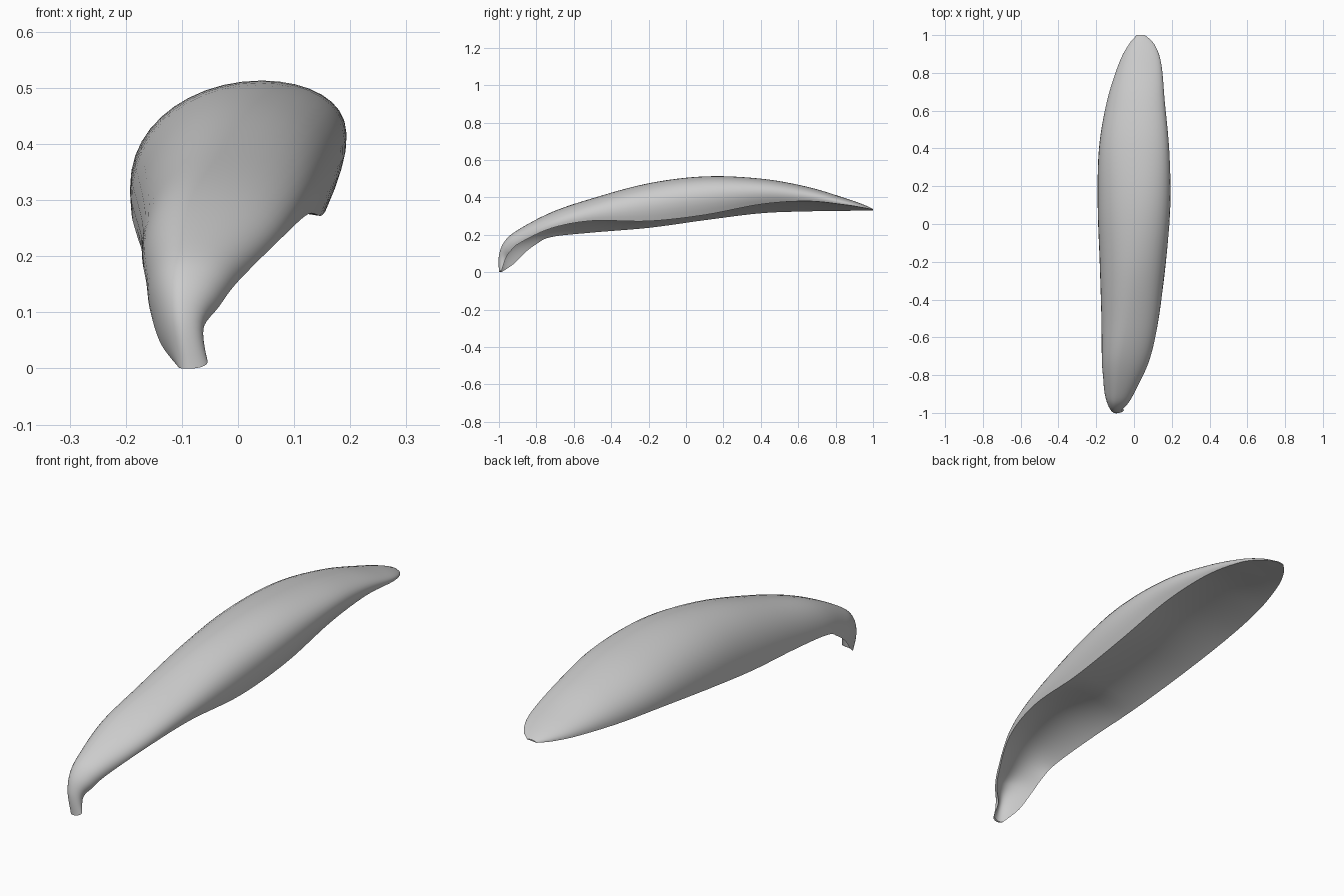
import bpy, bmesh, math
from mathutils import Vector as V

if "Cube" in bpy.data.objects:
    bpy.data.objects.remove(bpy.data.objects["Cube"])

# Hooked front tip: left rim, crest, right rim, side bulge
tip = [
    ((-.105, -.985, .001), (-.085, -1.0, 0), (-.054, -.985, .012), 0),
    ((-.138, -.92, .045), (-.10, -1.0, .09), (-.062, -.965, .07), .004),
    ((-.157, -.86, .105), (-.10, -.97, .165), (-.034, -.94, .11), .008),
    ((-.163, -.80, .15), (-.09, -.90, .225), (0, -.89, .155), .010),
]
# Blade: y, left rim x z, crest x z, right rim x z, side bulge
blade = [
    (-.72, -.17, .188, -.07, .32, .08, .235, .012),
    (-.50, -.172, .212, -.03, .395, .125, .275, .022),
    (-.20, -.18, .237, .01, .475, .150, .273, .042),
    (.10, -.19, .278, .04, .512, .163, .306, .053),
    (.40, -.184, .315, .05, .50, .162, .363, .045),
    (.65, -.143, .325, .05, .456, .155, .38, .022),
    (.85, -.08, .328, .05, .396, .142, .36, .01),
    (.95, -.028, .329, .045, .361, .108, .344, .004),
    (1.0, .015, .33, .037, .338, .058, .334, 0),
]
stations = [(V(l), V(c), V(r), b) for l, c, r, b in tip]
stations += [(V((lx, y, lz)), V((cx, y, cz)), V((rx, y, rz)), b)
             for y, lx, lz, cx, cz, rx, rz, b in blade]


def spline(k, i, t):
    """Catmull-Rom through item k of the stations."""
    n = len(stations) - 1
    a, b, c, d = (stations[min(max(i + j, 0), n)][k] for j in (-1, 0, 1, 2))
    return (b * 2 + (c - a) * t + (a * 2 - b * 5 + c * 4 - d) * t * t
            + (b * 3 - a - c * 3 + d) * t ** 3) * .5


def arc(crest, rim, a, bulge):
    """Quarter-ellipse from crest down to rim."""
    return V((crest.x + (rim.x - crest.x) * math.sin(a) + bulge * math.sin(2 * a),
              rim.y + (crest.y - rim.y) * math.cos(a),
              rim.z + (crest.z - rim.z) * math.cos(a)))


# Each ring: arched outer skin, then the shallow hollow underside back again
STEPS, HALF = 6, 12
bm = bmesh.new()
rings = []
for s in range((len(stations) - 1) * STEPS + 1):
    i = min(s // STEPS, len(stations) - 2)
    left, crest, right, bulge = (spline(k, i, s / STEPS - i) for k in range(4))
    ring = []
    for j in range(-HALF, HALF + 1):
        a = abs(j) / HALF * math.pi / 2
        p = arc(crest, left, a, -.3 * bulge) if j < 0 else arc(crest, right, a, bulge)
        ring.append(bm.verts.new(p))
    # hollow is deep in the hook and nearly flat along the blade
    depth = .11 + .5 * min(max((-.25 - crest.y) / .7, 0), 1)
    lift = (crest - (left + right) / 2) * depth
    for j in range(HALF - 1, -HALF, -1):
        t = j / HALF
        ring.append(bm.verts.new(left.lerp(right, (t + 1) / 2) + lift * (1 - t * t)))
    rings.append(ring)
n = len(rings[0])
for r0, r1 in zip(rings, rings[1:]):
    for j in range(n):
        k = (j + 1) % n
        bm.faces.new((r0[j], r0[k], r1[k], r1[j]))
# Close both ends
for r in (rings[0], rings[-1]):
    bm.faces.new(r)
bmesh.ops.recalc_face_normals(bm, faces=bm.faces)
mesh = bpy.data.meshes.new("curved_shell")
bm.to_mesh(mesh)
bm.free()
shell = bpy.data.objects.new("curved_shell", mesh)
bpy.context.collection.objects.link(shell)

bpy.context.view_layer.objects.active = shell
shell.select_set(True)
bpy.ops.object.shade_smooth_by_angle(angle=math.radians(50))
